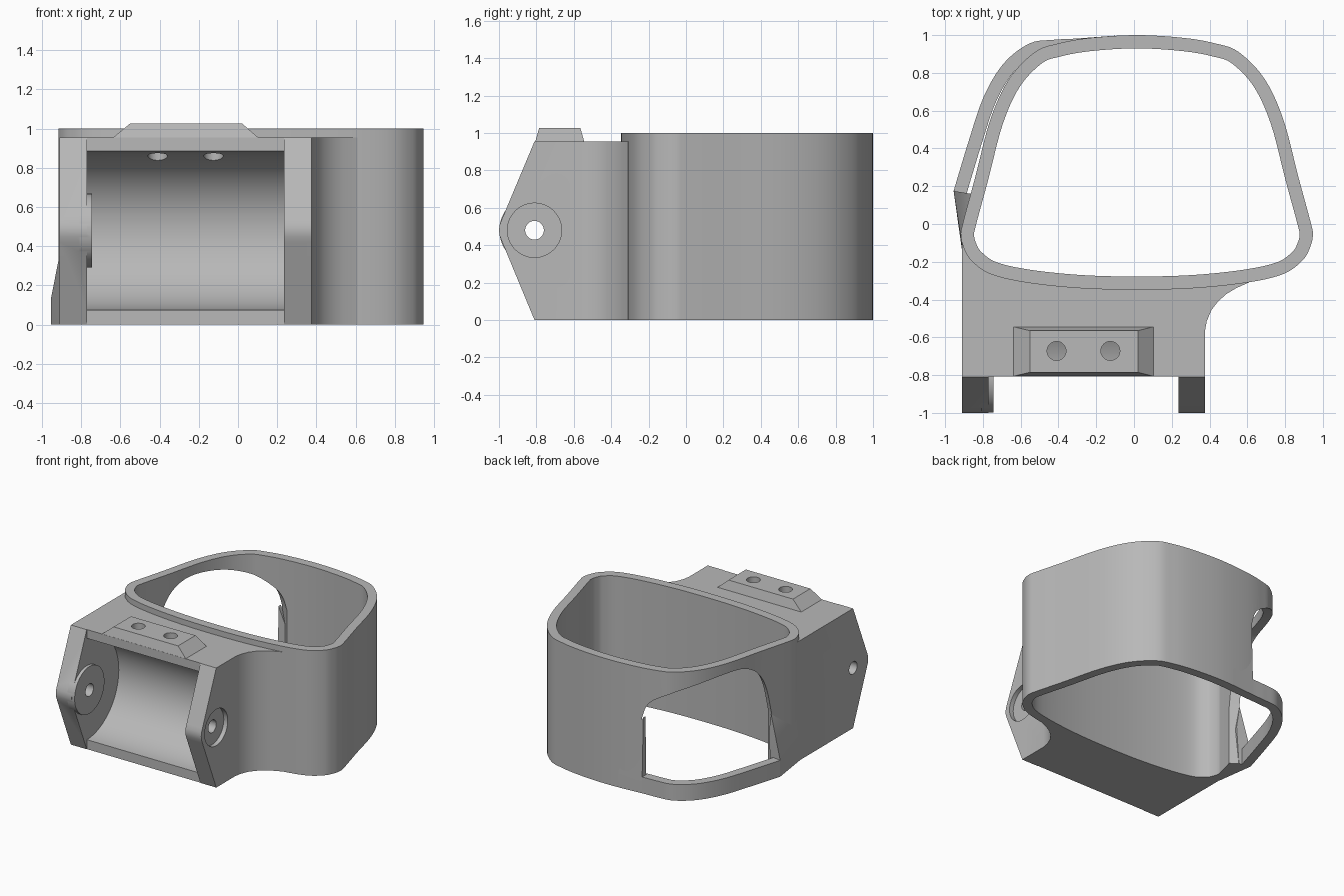
import bpy, bmesh, math
from mathutils import Vector, Matrix

cube = bpy.data.objects.get("Cube")
if cube:
    bpy.data.objects.remove(cube, do_unlink=True)

grey = bpy.data.materials.new("plain_grey")
grey.use_nodes = True
colour = (0.48, 0.48, 0.48, 1)
grey.diffuse_color = colour
grey.node_tree.nodes["Principled BSDF"].inputs["Base Color"].default_value = colour


def finish(name, bm):
    bmesh.ops.recalc_face_normals(bm, faces=bm.faces)
    mesh = bpy.data.meshes.new(name)
    bm.to_mesh(mesh)
    bm.free()
    mesh.materials.append(grey)
    obj = bpy.data.objects.new(name, mesh)
    bpy.context.collection.objects.link(obj)
    return obj


def prism(name, points, direction):
    bm = bmesh.new()
    face = bm.faces.new([bm.verts.new(p) for p in points])
    top = bmesh.ops.extrude_face_region(bm, geom=[face])["geom"]
    bmesh.ops.translate(bm, vec=direction, verts=[v for v in top if isinstance(v, bmesh.types.BMVert)])
    return finish(name, bm)


def upright(name, outline, z0, z1):
    return prism(name, [(x, y, z0) for x, y in outline], (0, 0, z1 - z0))


def hull(name, points):
    bm = bmesh.new()
    for p in points:
        bm.verts.new(p)
    bmesh.ops.convex_hull(bm, input=bm.verts)
    return finish(name, bm)


def cylinder(name, centre, radius, length, axis):
    bm = bmesh.new()
    turn = Matrix.Rotation(math.pi / 2, 4, 'Y') if axis == 'X' else Matrix()
    bmesh.ops.create_cone(bm, cap_ends=True, segments=64, radius1=radius, radius2=radius,
                          depth=length, matrix=Matrix.Translation(centre) @ turn)
    return finish(name, bm)


def combine(obj, tool, operation):
    mod = obj.modifiers.new(operation.lower(), 'BOOLEAN')
    mod.operation, mod.solver, mod.object = operation, 'EXACT', tool
    bpy.context.view_layer.objects.active = obj
    bpy.ops.object.modifier_apply(modifier=mod.name)
    bpy.data.objects.remove(tool, do_unlink=True)


def smooth(points, closed, steps=5):
    """Catmull-Rom curve through the points."""
    pts = [Vector(p) for p in points]
    n = len(pts)
    get = (lambda i: pts[i % n]) if closed else (lambda i: pts[max(0, min(n - 1, i))])
    out = []
    for i in range(n if closed else n - 1):
        a, b, c, d = (get(i + k) for k in (-1, 0, 1, 2))
        for s in range(steps):
            t = s / steps
            out.append(0.5 * (2 * b + (c - a) * t + (2 * a - 5 * b + 4 * c - d) * t ** 2
                              + (3 * b - a - 3 * c + d) * t ** 3))
    return out if closed else out + [pts[-1]]


def offset(path, dist, closed):
    """Shift a path to its right-hand side."""
    n, out = len(path), []
    for i, p in enumerate(path):
        a = path[(i - 1) % n] if closed else path[max(i - 1, 0)]
        b = path[(i + 1) % n] if closed else path[min(i + 1, n - 1)]
        t = (b - a).normalized()
        out.append(p + Vector((t.y, -t.x)) * dist)
    return out


# Sleeve outline, mirrored about its own centre line
CX, WALL = 0.015, 0.07
half = [(0, 1), (.25, .985), (.42, .955), (.54, .91), (.675, .77), (.775, .555), (.855, .25),
        (.92, .01), (.932, -.06), (.915, -.13), (.875, -.195), (.775, -.265), (.585, -.31),
        (.3, -.34), (0, -.348)]
loop = [(x + CX, y) for x, y in half] + [(CX - x, y) for x, y in half[-2:0:-1]]
outer = smooth(loop, True)
inner = offset(outer, WALL, True)
body = upright("sleeve_and_bracket", outer, 0, 1)

# Bracket: plan outline trimmed by its side profile
L, R, PY, PZ = -.91, .375, -.81, .48
plan = [(-.8, -.05), (L, -.05), (L, -1.05), (R, -1.05), (R, -.57), (.385, -.515), (.41, -.455),
        (.445, -.41), (.49, -.37), (.54, -.34), (.61, -.309), (.55, -.2)]
bracket = upright("bracket", plan, -.1, 1.2)
side = [(.2, 0), (PY, 0), (-.984, .42), (-.996, .45), (-1, PZ), (-.996, .51), (-.984, .54),
        (PY, .955), (.2, .955)]
combine(bracket, prism("side_profile", [(-1.2, y, z) for y, z in side], (2.4, 0, 0)), 'INTERSECT')
combine(body, bracket, 'UNION')

# Bevelled rail pad on the deck
rail = [(x, y, .94) for x in (-.655, .12) for y in (PY, -.54)]
rail += [(x, y, 1.027) for x in (-.55, .02) for y in (-.785, -.565)]
combine(body, hull("rail_pad", rail), 'UNION')

# Sleeve bore, and the round cavity between the two arms
combine(body, upright("bore", inner, -.2, 1.3), 'DIFFERENCE')
A, B = -.77, .235
mid, span = (A + B) / 2, B - A
combine(body, upright("arm_gap", [(A, -1.2), (B, -1.2), (B, PY + .003), (A, PY + .003)], -.2, 1.2), 'DIFFERENCE')
combine(body, cylinder("cavity", (mid, PY, PZ), .405, span, 'X'), 'DIFFERENCE')

# Pivot boss, recess and holes
combine(body, cylinder("pivot_boss", (-.7775, PY, PZ), .188, .065, 'X'), 'UNION')
combine(body, cylinder("pivot_recess", (R + .065, PY, PZ), .145, .2, 'X'), 'DIFFERENCE')
combine(body, cylinder("pivot_hole", (mid, PY, PZ), .05, 2, 'X'), 'DIFFERENCE')
for x in (-.41, -.125):
    combine(body, cylinder("rail_hole", (x, -.672, .95), .05, .5, 'Z'), 'DIFFERENCE')

# Arched opening through the right rear wall
start, end = Vector((-.3, .98)), Vector((-.87, .16))
along = (end - start).normalized()
out = Vector((along.y, -along.x, 0))
arch = smooth([(0, .6), (.025, .7), (.08, .77), (.2, .84), (.4, .895), (.6, .92), (.75, .91),
               (.87, .84), (.95, .7), (1, .47)], False)
arch = [(0, -.1)] + [tuple(p) for p in arch] + [(1, -.1)]
base = [Vector((*(start + along * s), z)) - out * .3 for s, z in arch]
combine(body, prism("opening", base, out * 1.1), 'DIFFERENCE')

# Bulged rim strip passing outside the opening
LIP = .13
path = smooth([(-.1, .997), (-.3, .982), (-.43, .975), (-.555, .955), (-.69, .85), (-.795, .675),
               (-.875, .44), (-.955, .175)], False)
strip = path + offset(path, -WALL, False)[::-1]
rim = upright("opening_lower_rim", strip, 0, LIP)

# Wedges blending the strip ends back into the sleeve
front = [(x, y, z) for x, y in ((-.955, .175), (-.862, .155)) for z in (0, LIP)]
front += [(-.912, -.13, 0), (-.87, -.1, 0), (-.912, -.1, .35), (-.864, .16, .47), (-.84, .155, .3)]
rear = [(x, y, z) for x, y in ((-.3, .982), (-.1, .997), (-.3, .93), (-.1, .95)) for z in (0, LIP)]
rear += [(-.3, .968, .6), (-.3, .94, .6)]
wedges = [hull("front_rim_wedge", front), hull("rear_rim_wedge", rear)]

for obj in [body, rim] + wedges:
    bpy.ops.object.select_all(action='DESELECT')
    obj.select_set(True)
    bpy.context.view_layer.objects.active = obj
    bpy.ops.object.shade_smooth_by_angle(angle=math.radians(28))
